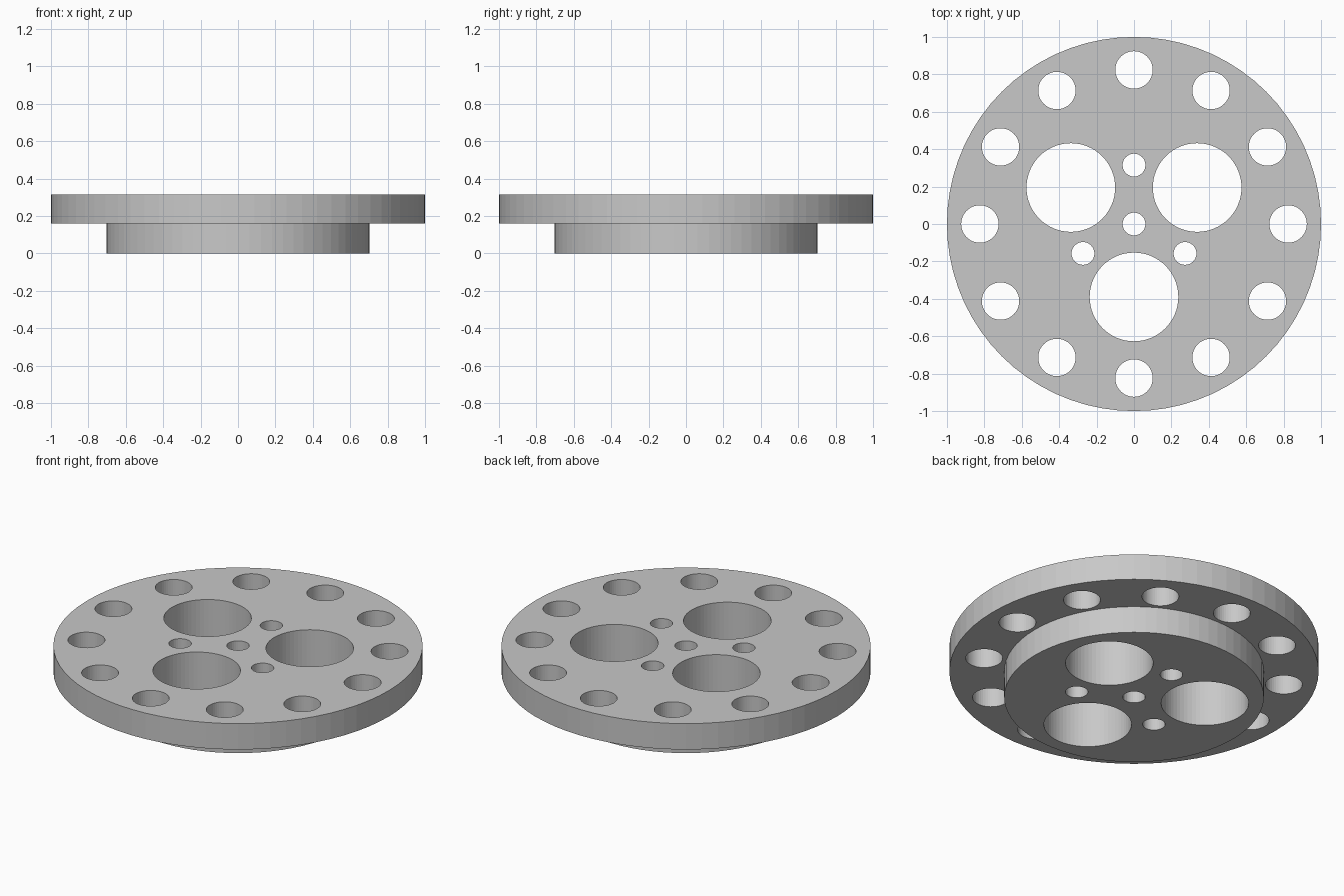
import bpy, bmesh
from math import cos, sin, tau, radians

cube = bpy.data.objects.get("Cube")
if cube:
    bpy.data.objects.remove(cube)

HEIGHT, STEP = 0.315, 0.16
FLANGE_R, HUB_R = 1.0, 0.703

grey = bpy.data.materials.new("plain grey")
grey.use_nodes = True
colour = (0.58, 0.58, 0.58, 1)
grey.diffuse_color = colour
grey.node_tree.nodes["Principled BSDF"].inputs["Base Color"].default_value = colour


def make_object(name, bm):
    bmesh.ops.recalc_face_normals(bm, faces=bm.faces)
    mesh = bpy.data.meshes.new(name)
    bm.to_mesh(mesh)
    bm.free()
    mesh.materials.append(grey)
    obj = bpy.data.objects.new(name, mesh)
    bpy.context.collection.objects.link(obj)
    return obj


def ring(bm, x, y, z, radius, sides):
    return [bm.verts.new((x + radius * cos(tau * i / sides),
                          y + radius * sin(tau * i / sides), z))
            for i in range(sides)]


def stack(bm, profile, sides, x=0, y=0):
    """Closed round solid through (radius, z) profile points."""
    rings = [ring(bm, x, y, z, r, sides) for r, z in profile]
    for low, high in zip(rings, rings[1:]):
        for i in range(sides):
            j = (i + 1) % sides
            bm.faces.new((low[i], low[j], high[j], high[i]))
    bm.faces.new(rings[0][::-1])
    bm.faces.new(rings[-1])


def hole_circle(bm, count, pitch, radius, start, sides):
    for i in range(count):
        a = radians(start) + tau * i / count
        stack(bm, [(radius, -0.1), (radius, HEIGHT + 0.1)], sides,
              pitch * cos(a), pitch * sin(a))


# Flange plate stepping down to a smaller hub
bm = bmesh.new()
stack(bm, [(HUB_R, 0), (HUB_R, STEP), (FLANGE_R, STEP), (FLANGE_R, HEIGHT)], 72)
plate = make_object("flanged_hub", bm)

# Through holes: rim bolts, large openings, small pins, centre
bm = bmesh.new()
hole_circle(bm, 12, 0.824, 0.1, 0, 48)
hole_circle(bm, 3, 0.39, 0.237, 30, 64)
hole_circle(bm, 3, 0.315, 0.061, 90, 32)
hole_circle(bm, 1, 0, 0.061, 0, 32)
cutter = make_object("hole_cutter", bm)
cutter.hide_render = True

cut = plate.modifiers.new("holes", "BOOLEAN")
cut.operation = "DIFFERENCE"
cut.solver = "EXACT"
cut.object = cutter
bpy.ops.object.select_all(action="DESELECT")
plate.select_set(True)
bpy.context.view_layer.objects.active = plate
bpy.ops.object.modifier_apply(modifier=cut.name)
bpy.data.objects.remove(cutter)
